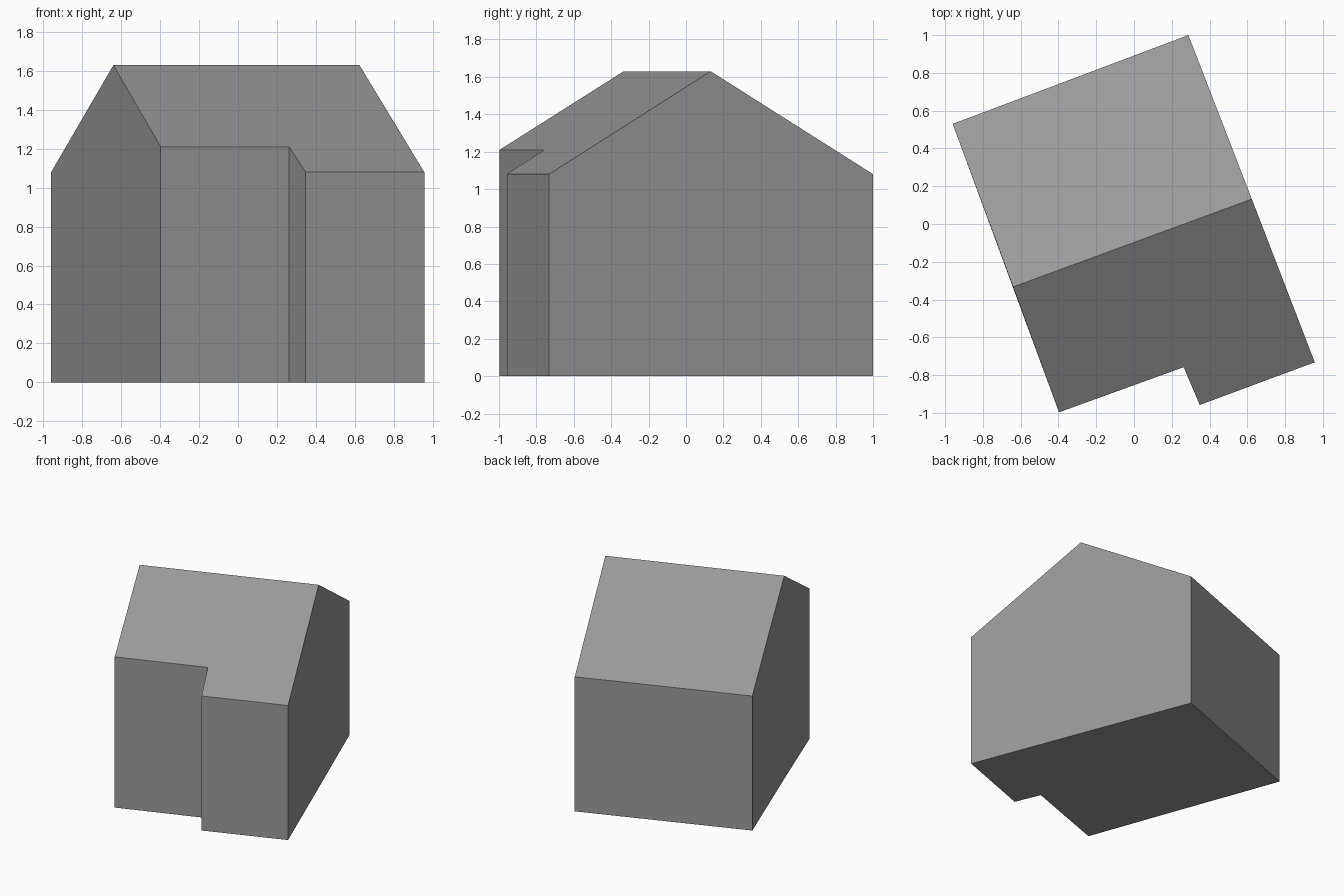
import bpy
import bmesh

default = bpy.data.objects.get("Cube")
if default:
    bpy.data.objects.remove(default, do_unlink=True)

EAVE, HIGH_EAVE, RIDGE = 1.08, 1.21, 1.63

# Outline of the house, anticlockwise: x, y, wall height
outline = [
    (-0.96, 0.53, EAVE),         # back right corner
    (-0.64, -0.333, RIDGE),      # right gable peak
    (-0.397, -0.997, HIGH_EAVE), # recessed front
    (0.263, -0.758, HIGH_EAVE),
    (0.348, -0.958, EAVE),       # projecting front
    (0.957, -0.732, EAVE),
    (0.624, 0.132, RIDGE),       # left gable peak
    (0.288, 1.0, EAVE),          # back left corner
]

grey = bpy.data.materials.new("plain grey")
grey.use_nodes = True
colour = (0.32, 0.32, 0.32, 1)
grey.diffuse_color = colour
grey.node_tree.nodes["Principled BSDF"].inputs["Base Color"].default_value = colour

bm = bmesh.new()
base = [bm.verts.new((x, y, 0)) for x, y, z in outline]
top = [bm.verts.new(p) for p in outline]

# Floor and front and back walls
bm.faces.new(base[::-1])
for a, b in ((2, 3), (3, 4), (4, 5), (7, 0)):
    bm.faces.new((base[a], base[b], top[b], top[a]))

# Gable walls, each one flat face with a peak
for a, peak, b in ((0, 1, 2), (5, 6, 7)):
    bm.faces.new((base[a], base[peak], base[b], top[b], top[peak], top[a]))

# Roof slopes
bm.faces.new(top[1:7])
bm.faces.new((top[0], top[1], top[6], top[7]))
bmesh.ops.recalc_face_normals(bm, faces=bm.faces)

mesh = bpy.data.meshes.new("house")
bm.to_mesh(mesh)
bm.free()
mesh.materials.append(grey)
house = bpy.data.objects.new("house", mesh)
bpy.context.collection.objects.link(house)
